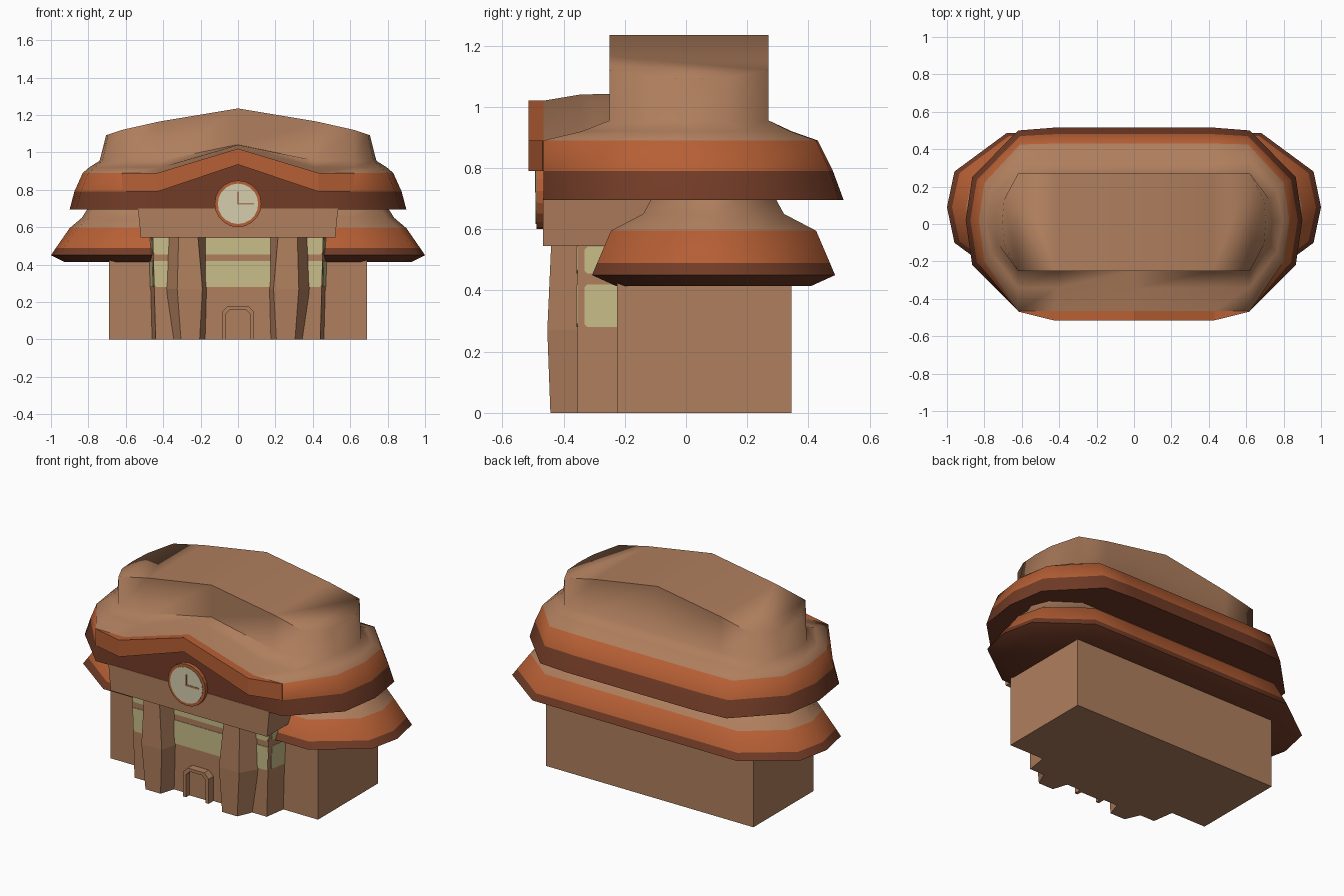
import bpy, bmesh, math

if "Cube" in bpy.data.objects:
    bpy.data.objects.remove(bpy.data.objects["Cube"])


def material(name, rgb):
    m = bpy.data.materials.new(name)
    m.diffuse_color = (*rgb, 1)
    m.use_nodes = True
    m.node_tree.nodes["Principled BSDF"].inputs["Base Color"].default_value = m.diffuse_color
    return m


TAN = material("tan plaster", (0.43, 0.21, 0.11))
ORANGE = material("orange trim", (0.47, 0.115, 0.035))
DARK = material("dark red brown", (0.17, 0.045, 0.02))
CREAM = material("window cream", (0.58, 0.51, 0.25))
FACE = material("clock face", (0.66, 0.61, 0.42))


def finish(name, bm, mats, smooth=None):
    bmesh.ops.recalc_face_normals(bm, faces=bm.faces)
    me = bpy.data.meshes.new(name)
    bm.to_mesh(me)
    bm.free()
    for m in mats:
        me.materials.append(m)
    ob = bpy.data.objects.new(name, me)
    bpy.context.collection.objects.link(ob)
    if smooth:
        bpy.ops.object.select_all(action='DESELECT')
        ob.select_set(True)
        bpy.context.view_layer.objects.active = ob
        bpy.ops.object.shade_smooth_by_angle(angle=math.radians(smooth))
    return ob


def loft(name, rings, mats, bands=None, smooth=None, strip_caps=False):
    """Skin closed rings of equal length; bands gives the material index of each step."""
    bm = bmesh.new()
    vs = [[bm.verts.new(p) for p in r] for r in rings]
    n = len(rings[0])
    for k in range(len(vs) - 1):
        for i in range(n):
            j = (i + 1) % n
            f = bm.faces.new((vs[k][i], vs[k][j], vs[k + 1][j], vs[k + 1][i]))
            f.material_index = bands[k] if bands else 0
    for r, idx in ((vs[0], bands[0] if bands else 0), (vs[-1], bands[-1] if bands else 0)):
        if strip_caps:  # front-to-back strips, ring has 16 points starting at front centre
            for s in (1, -1):
                for i in range(4):
                    q = [r[s * i], r[s * (i + 1)], r[s * (7 - i)], r[(s * (8 - i)) % n]]
                    q = list(dict.fromkeys(q))
                    bm.faces.new(q).material_index = idx
        else:
            bm.faces.new(r).material_index = idx
    return finish(name, bm, mats, smooth)


def mirror_ring(half, z):
    """Nine points from front centre to back centre, mirrored to a 16 point ring."""
    pts = [(p[0], p[1], p[2] if len(p) > 2 else z) for p in half]
    return pts + [(-x, y, h) for x, y, h in reversed(pts[1:-1])]


def prism(name, outline, y0, y1, mat):
    """Extrude an x-z outline along y."""
    return loft(name, [[(x, y0, z) for x, z in outline], [(x, y1, z) for x, z in outline]], [mat])


def box(name, x0, x1, y0, y1, z0, z1, mat):
    return prism(name, [(x0, z0), (x1, z0), (x1, z1), (x0, z1)], y0, y1, mat)


# main hall
box("main_hall", -0.69, 0.69, -0.225, 0.345, 0, 0.45, TAN)


# lower roof
def oval(w, d, corner, z):
    c = 0.09
    half = [(0, -d), (corner * 0.6, -d), (corner, -d), (w - 0.04, -d * 0.48), (w, 0),
            (w - 0.04, d * 0.48), (corner, d), (corner * 0.6, d), (0, d)]
    return mirror_ring([(x, y + c) for x, y in half], z)


loft("lower_roof",
     [oval(0.93, 0.32, 0.65, 0.415), oval(1.0, 0.397, 0.68, 0.45), oval(0.973, 0.38, 0.67, 0.49),
      oval(0.90, 0.335, 0.64, 0.595), oval(0.835, 0.23, 0.62, 0.65), oval(0.80, 0.20, 0.61, 0.705)],
     [TAN, ORANGE, DARK], [2, 2, 1, 0, 0], 50, True)

# upper roof: skirt, trim, sloped eave, neck and ridged top
upper = [
    mirror_ring([(0, -.465), (.43, -.465), (.62, -.465), (.865, -.22), (.90, .02),
                 (.865, .25), (.62, .50), (.43, .515), (0, .515)], .695),
    mirror_ring([(0, -.465, .935), (.43, -.465), (.62, -.465), (.84, -.205), (.875, .02),
                 (.84, .235), (.61, .47), (.43, .48), (0, .48)], .79),
    mirror_ring([(0, -.465, 1.02), (.43, -.465), (.62, -.465), (.80, -.2), (.83, .02),
                 (.80, .22), (.61, .425), (.43, .43), (0, .43)], .89),
    mirror_ring([(0, -.345, 1.04), (.41, -.34), (.62, -.34), (.765, -.15), (.795, .02),
                 (.765, .18), (.61, .34), (.43, .345), (0, .345)], .92),
    mirror_ring([(0, -.25, 1.042), (.41, -.25, .957), (.62, -.25), (.725, -.11), (.74, .01),
                 (.725, .13), (.62, .27), (.42, .27), (0, .27)], .955),
    mirror_ring([(0, -.25, 1.235), (.42, -.25, 1.165), (.62, -.25, 1.12), (.695, -.11, 1.095),
                 (.705, .01, 1.092), (.695, .13, 1.095), (.62, .27, 1.12), (.42, .27, 1.165),
                 (0, .27, 1.235)], 0)]
up = loft("upper_roof", upper, [TAN, ORANGE, DARK], [2, 1, 0, 0, 0], 72, True)

# gabled trim standing out over the front
cols = [(-.62, -.468, 0), (-.43, -.515, 0), (0, -.515, 1), (.43, -.515, 0), (.62, -.468, 0)]
loft("front_gable_trim",
     [[(x, y, .79 + .145 * t), (x, y, .89 + .13 * t), (x, -.46, .89 + .13 * t),
       (x, -.46, .79 + .145 * t)] for x, y, t in cols], [ORANGE])

# block carrying the clock
prism("clock_block", [(-.52, .545), (.52, .545), (.535, .70), (-.535, .70)], -.467, .0, TAN)


# clock
def disc(r):
    return [(r * math.cos(a * math.pi / 10), .725 + r * math.sin(a * math.pi / 10)) for a in range(20)]


prism("clock_rim", disc(.125), -.488, -.44, ORANGE)
prism("clock_face", disc(.108), -.491, -.485, FACE)
box("minute_hand", -.005, .005, -.494, -.490, .72, .79, TAN)
box("hour_hand", -.005, .085, -.494, -.490, .72, .73, TAN)


# entrance bay, slightly wider at the top
def bay_x(z):
    return .44 + .028 * z


def bay_ring(z):
    x = bay_x(z)
    return [(-x, -.355, z), (x, -.355, z), (x + .02, -.22, z), (-x - .02, -.22, z)]


loft("entrance_bay", [bay_ring(0), bay_ring(.56)], [TAN])

# pillars with bevelled flanks and bowed fronts
for s, side in ((-1, "left"), (1, "right")):
    loft(side + "_pillar",
         [[(s * x, y, z) for x, y in ((.165 + a, -.34), (.205 + b, f), (.305 + c, f), (.35 + d, -.34))]
          for z, a, b, c, d, f in ((0, .007, .0, 0, 0, -.443), (.27, 0, -.015, .02, .04, -.453),
                                   (.56, 0, .01, .012, .028, -.44))], [TAN])

# window panes: centre, corner fronts and corner sides, in two rows
for row, z0, z1 in (("lower", .28, .42), ("upper", .455, .543)):
    box(row + "_centre_window", -.175, .175, -.358, -.352, z0, z1, CREAM)
    for s, side in ((-1, "left"), (1, "right")):
        x0, x1 = bay_x(z0), bay_x(z1)
        prism(f"{row}_{side}_front_window",
              [(s * .36, z0), (s * (x0 - .012), z0), (s * (x0 - .001), z0 + .012),
               (s * (x1 - .001), z1), (s * .36, z1)], -.358, -.352, CREAM)
        rings = []
        for off in (-.003, .003):
            rings.append([(s * (bay_x(z) + .02 * (y + .355) / .135 + off), y, z)
                          for y, z in ((-.322, z0), (-.224, z0), (-.224, z1), (-.322, z1), (-.332, z1 - .01),
                                       (-.332, z0 + .01))])
        loft(f"{row}_{side}_side_window", rings, [CREAM])


# door with chamfered arch frame
def arch(w, h, c):
    return [(-w, 0), (-w, h - c), (-w + c, h), (w - c, h), (w, h - c), (w, 0)]


prism("door_frame", arch(.085, .178, .03) + arch(.065, .16, .025)[::-1], -.40, -.35, TAN)
prism("door_panel", arch(.066, .161, .025), -.37, -.35, TAN)
